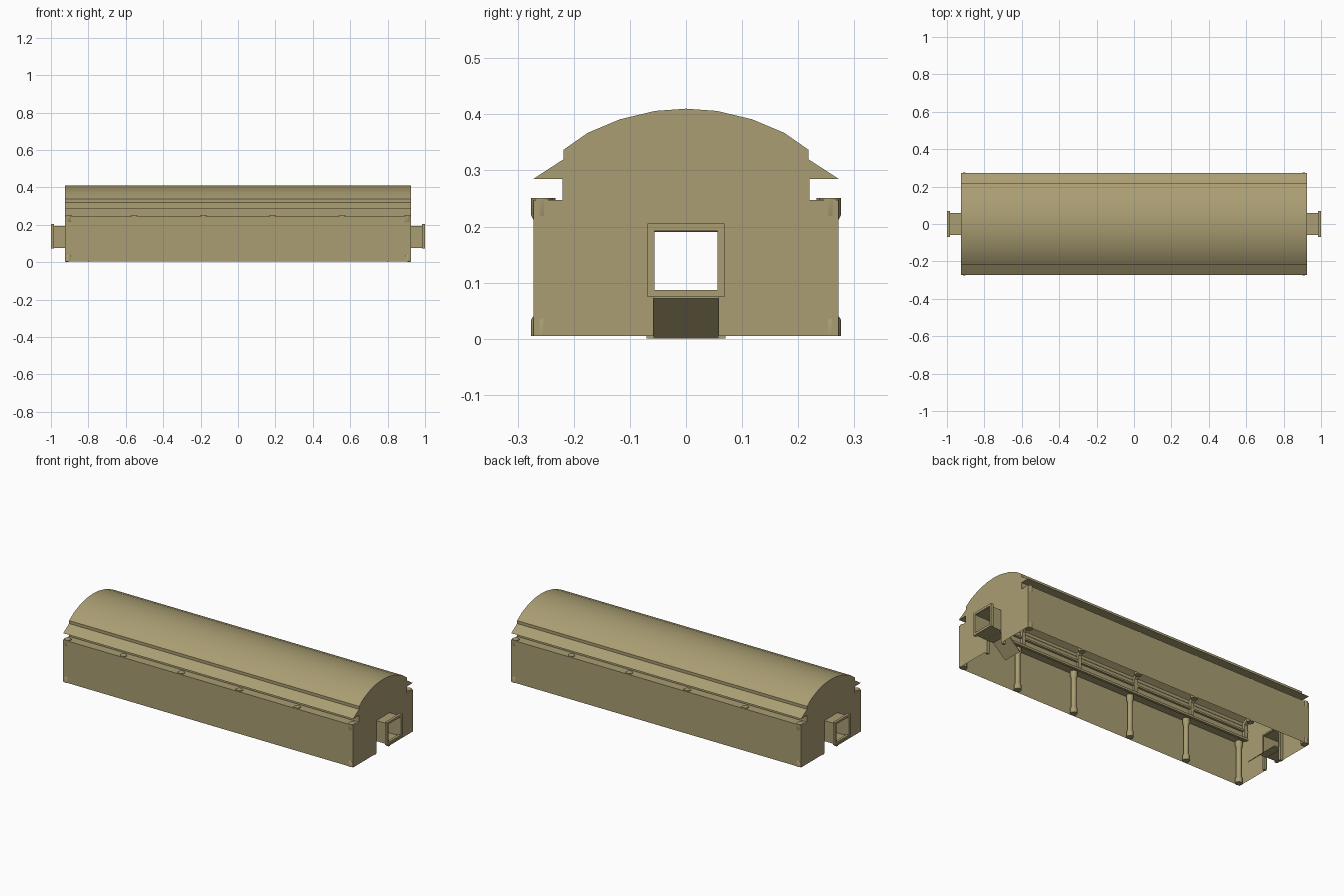
import bpy, bmesh, math

if "Cube" in bpy.data.objects:
    bpy.data.objects.remove(bpy.data.objects["Cube"])

khaki = bpy.data.materials.new("khaki")
khaki.diffuse_color = (0.40, 0.34, 0.17, 1)
khaki.use_nodes = True
khaki.node_tree.nodes["Principled BSDF"].inputs["Base Color"].default_value = khaki.diffuse_color

L = 0.925                                   # half length of the hall
COLS = [-0.907, -0.555, -0.185, 0.185, 0.555, 0.907]
ARC = [(0.218, 0.337), (0.175, 0.367), (0.118, 0.391), (0.055, 0.406), (0, 0.41)]
SIDE = [(0.272, 0.005), (0.272, 0.247), (0.22, 0.247), (0.22, 0.285),
        (0.272, 0.285), (0.218, 0.32)] + ARC


def mirrored(half):
    return half + [(-y, z) for y, z in reversed(half[:-1])]


def finish(name, bm, angle=25):
    bmesh.ops.recalc_face_normals(bm, faces=bm.faces)
    me = bpy.data.meshes.new(name)
    bm.to_mesh(me)
    bm.free()
    ob = bpy.data.objects.new(name, me)
    bpy.context.collection.objects.link(ob)
    me.materials.append(khaki)
    bpy.ops.object.select_all(action='DESELECT')
    ob.select_set(True)
    bpy.context.view_layer.objects.active = ob
    bpy.ops.object.shade_smooth_by_angle(angle=math.radians(angle))
    return ob


def add_prism(bm, pts, x0, x1, caps=True, closed=True):
    """Extrude a (y, z) outline along x."""
    a = [bm.verts.new((x0, y, z)) for y, z in pts]
    b = [bm.verts.new((x1, y, z)) for y, z in pts]
    n = len(pts)
    for i in range(n if closed else n - 1):
        j = (i + 1) % n
        bm.faces.new((a[i], a[j], b[j], b[i]))
    if caps:
        bm.faces.new(a)
        bm.faces.new(b)


def add_box(bm, x0, x1, y0, y1, z0, z1):
    add_prism(bm, [(y0, z0), (y1, z0), (y1, z1), (y0, z1)], x0, x1)


def add_tube(bm, x0, x1, w, z0, z1, t):
    """Rectangular passage along x with wall thickness t."""
    add_box(bm, x0, x1, -w, w, z1 - t, z1)
    add_box(bm, x0, x1, -w, w, z0, z0 + t)
    for s in (-1, 1):
        add_box(bm, x0, x1, s * w, s * (w - t), z0 + t, z1 - t)


# Hall shell: walls, ledges, eaves and vaulted roof in one profile
bm = bmesh.new()
add_prism(bm, mirrored(SIDE), -L, L, caps=False, closed=False)
# End walls with a door opening down to the ground
notch = [(-0.058, 0.005), (-0.058, 0.192), (0.058, 0.192), (0.058, 0.005)]
for x in (-L, L):
    bm.faces.new([bm.verts.new((x, y, z)) for y, z in mirrored(SIDE) + notch])
finish("hall_shell", bm)

# Closed undersides of the overhanging eaves
bm = bmesh.new()
for s in (-1, 1):
    add_prism(bm, [(s * 0.218, 0.286), (s * 0.268, 0.286), (s * 0.218, 0.318)], -L + 0.002, L - 0.002)
finish("eave_soffits", bm)

for s, side in ((1, "right"), (-1, "left")):
    # Door passage with a thicker outer collar
    bm = bmesh.new()
    add_tube(bm, s * 0.90, s * 0.99, 0.060, 0.076, 0.195, 0.004)
    add_tube(bm, s * 0.985, s * 1.0, 0.069, 0.074, 0.205, 0.013)
    finish(side + "_door_passage", bm)

    # Inner door frame and ramp leading down inside
    bm = bmesh.new()
    for t in (-1, 1):
        add_box(bm, s * 0.905, s * 0.922, t * 0.057, t * 0.07, 0.0, 0.205)
    add_box(bm, s * 0.905, s * 0.922, -0.057, 0.057, 0.19, 0.205)
    ramp = [(0.922, 0.080), (0.88, 0.080), (0.80, 0.006), (0.80, 0.0), (0.88, 0.072), (0.922, 0.072)]
    rows = [[bm.verts.new((s * x, y, z)) for x, z in ramp] for y in (-0.057, 0.057)]
    for i in range(6):
        j = (i + 1) % 6
        bm.faces.new((rows[0][i], rows[0][j], rows[1][j], rows[1][i]))
    bm.faces.new(rows[0])
    bm.faces.new(rows[1])
    finish(side + "_ramp", bm)

# Columns along the inside of both walls: base, shaft, capital
rings = [(0.019, 0.005), (0.019, 0.034), (0.014, 0.042), (0.014, 0.210),
         (0.019, 0.220), (0.019, 0.251)]
bm = bmesh.new()
N = 12
for x in COLS:
    for s in (-1, 1):
        cy = s * (0.257 if abs(x) > 0.9 else 0.252)
        loops = [[bm.verts.new((x + r * math.cos(2 * math.pi * k / N),
                                cy + r * math.sin(2 * math.pi * k / N), z))
                  for k in range(N)] for r, z in rings]
        for lo, hi in zip(loops, loops[1:]):
            for k in range(N):
                m = (k + 1) % N
                bm.faces.new((lo[k], lo[m], hi[m], hi[k]))
        bm.faces.new(loops[0])
        bm.faces.new(loops[-1])
finish("columns", bm, 32)

# Roof ribs above the columns and long beams at the ledge
outer = mirrored([(0.217, 0.25)] + [(y * 0.99, z - 0.003) for y, z in ARC])
inner = mirrored([(0.203, 0.25)] + [(y * 0.93, z - 0.016) for y, z in ARC])
bm = bmesh.new()
for x in COLS:
    add_prism(bm, outer + inner[::-1], x - 0.01, x + 0.01)
finish("roof_ribs", bm)

bm = bmesh.new()
for s in (-1, 1):
    add_box(bm, -L + 0.002, L - 0.002, s * 0.205, s * 0.219, 0.238, 0.250)
    add_box(bm, -L + 0.002, L - 0.002, s * 0.205, s * 0.217, 0.283, 0.293)
finish("long_beams", bm)
